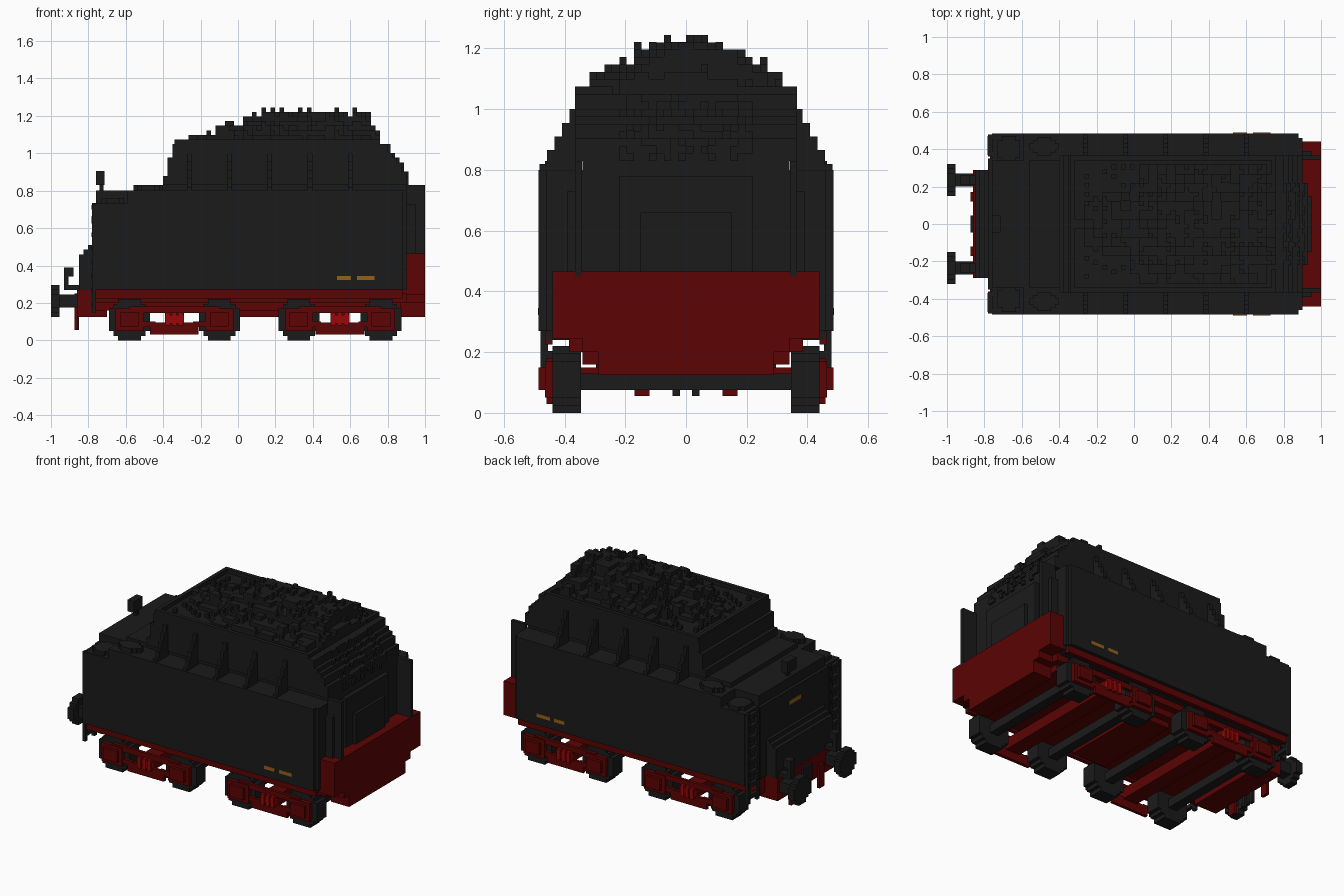
import bpy, bmesh, random
from mathutils import Matrix, Vector

random.seed(4)
V = 2 / 82          # size of one building cube

cube = bpy.data.objects.get("Cube")
if cube:
    bpy.data.objects.remove(cube, do_unlink=True)


def material(name, r, g, b):
    mat = bpy.data.materials.new(name)
    mat.use_nodes = True
    mat.diffuse_color = (r, g, b, 1)
    shader = mat.node_tree.nodes["Principled BSDF"]
    shader.inputs["Base Color"].default_value = (r, g, b, 1)
    shader.inputs["Roughness"].default_value = 0.9
    return mat


BLACK = material("soot_black", 0.011, 0.011, 0.011)
RED = material("frame_red", 0.107, 0.001, 0.001)
BRIGHT = material("spring_red", 0.32, 0.002, 0.002)
BRASS = material("brass_plate", 0.3, 0.115, 0.01)


def build(name, mat, boxes, mirror=False):
    """One object from boxes given as x, y and z ranges, optionally mirrored across y."""
    boxes = list(boxes)
    if mirror:
        boxes += [(a, b, -d, -c, e, f) for a, b, c, d, e, f in boxes]
    bm = bmesh.new()
    for a, b, c, d, e, f in boxes:
        centre = Vector((a + b, c + d, e + f)) / 2
        size = Matrix.Diagonal((b - a, d - c, f - e, 1))
        bmesh.ops.create_cube(bm, size=1, matrix=Matrix.Translation(centre) @ size)
    mesh = bpy.data.meshes.new(name)
    bm.to_mesh(mesh)
    bm.free()
    mesh.materials.append(mat)
    obj = bpy.data.objects.new(name, mesh)
    bpy.context.collection.objects.link(obj)
    return obj


def disc_rows(radius, rows):
    """Half width and height range of each row in a stepped disc."""
    step = 2 * radius / rows
    for i in range(rows):
        low = -radius + i * step
        mid = low + step / 2
        half = max(1, round((radius ** 2 - mid ** 2) ** 0.5 / V - 0.5) + 0.5) * V
        yield min(half, radius), low, low + step


def steps(start, end, count):
    """Evenly spaced values."""
    return [start + (end - start) * i / (count - 1) for i in range(count)]


# Tank body: low rear corners, raised middle deck and stepped rear panel
build("tank_body", BLACK, [(-0.76, 0.88, -0.485, 0.485, 0.27, 0.735),
                           (0.88, 0.9, -0.46, 0.46, 0.27, 0.8),
                           (-0.78, -0.76, -0.35, 0.35, 0.27, 0.735),
                           (-0.59, 0.88, -0.485, 0.485, 0.735, 0.8),
                           (-0.76, -0.59, -0.34, 0.34, 0.735, 0.8),
                           (-0.56, 0.9, -0.34, 0.34, 0.8, 0.83),
                           (-0.76, 0.88, -0.46, 0.46, 0.24, 0.27)])
build("rear_panel", BLACK, [(-0.85 + i * V, -0.77, -0.29, 0.29, 0.27, 0.46 + i * V)
                            for i in range(4)])

# Coal hopper with stepped sloping ends
LAYERS = 10
hopper = []
for i in range(LAYERS):
    t = i / (LAYERS - 1)
    low = 0.83 + i * V
    right = 0.9 - round(0.13 * t ** 1.6 / V) * V
    hopper.append((-0.4 + round(0.06 * t / V) * V, right, -0.365, 0.365, low, low + V))
build("coal_hopper", BLACK, hopper[:-1])
build("hopper_rim", BLACK, [(-0.34, 0.76, 0.34, 0.365, 1.04, 1.075),
                            (-0.34, -0.315, 0, 0.34, 1.04, 1.075),
                            (0.735, 0.76, 0.24, 0.34, 1.04, 1.075)], True)

# Stepped gussets along the hopper sides
ribs = []
for x in steps(-0.26, 0.6, 5):
    for i in range(5):
        y = 0.36 + i * V
        ribs.append((x - V / 2, x + V / 2, y, y + V, 0.79, 1.0 - i * 0.045))
build("hopper_ribs", BLACK, ribs, True)

# Coal mound: uneven columns following the heap
coal = []
cell = 2 * V
for i in range(22):
    for j in range(-6, 7):
        x = -0.29 + i * cell
        y = j * cell
        lift = 1.06 + 0.155 * min(1, max(0, (x + 0.3) / 0.5))
        lift -= max(0, abs(y) - 0.08) * 0.55
        if x > 0.7:
            lift -= 0.07
        lift += random.choice((-1, -1, 0, 0, 1)) * V * (0.4 if x < -0.1 else 1)
        top = min(1.22, max(1.05, 1.05 + round((lift - 1.05) / V) * V))
        coal.append((x - V, x + V, y - V, y + V, 1.0, top))
        if random.random() < 0.35 and x > -0.25:
            side = random.choice((-V, 0))
            coal.append((x - V, x, y + side, y + side + V, top, min(top + V, 1.245)))
build("coal_mound", BLACK, coal)

# Coal lumps on the front slope of the hopper
lumps = []
for a, b, c, d, e, f in hopper[:-1]:
    for j in range(-9, 9):
        if random.random() < 0.45:
            lumps.append((b - V, b + V / 2, j * V, j * V + V, e, f))
build("coal_lumps", BLACK, lumps)

# Front wall details: door frame, door and side plates
build("door_frame", BLACK, [(0.9, 0.93, -0.22, 0.22, 0.45, 0.78)])
build("front_door", BLACK, [(0.93, 0.95, -0.15, 0.15, 0.45, 0.66)])
build("front_plate", BLACK, [(0.9, 1.0, 0.342, 0.366, 0.45, 0.83),
                             (0.9, 0.95, 0.366, 0.39, 0.45, 0.73)], True)

# Water hatches and lamp on the rear deck
hatches = []
for x, y, radius, top in ((-0.67, 0.4, 0.07, 0.76), (-0.48, 0.415, 0.08, 0.83)):
    squash = 0.07 / radius * (0.7 if radius > 0.07 else 1)
    hatches += [(x - h, x + h, y + a * squash, y + b * squash, 0.72, top)
                for h, a, b in disc_rows(radius, 6)]
build("water_hatches", BLACK, hatches, True)
build("rear_lamp", BLACK, [(-0.76, -0.715, -0.045, 0.045, 0.83, 0.905),
                           (-0.74, -0.72, -0.015, 0.015, 0.78, 0.83)])

# Rear ladders
build("rear_ladder", BLACK,
      [(-0.78, -0.76, y, y + V, 0.15, 0.73) for y in (0.36, 0.455)] +
      [(-0.783, -0.76, 0.37, 0.47, z, z + V) for z in steps(0.18, 0.7, 8)], True)

# Brass plates on the sides and rear
build("side_plates", BRASS, [(0.53, 0.605, 0.485, 0.488, 0.322, 0.345),
                             (0.635, 0.73, 0.485, 0.488, 0.322, 0.345)], True)
build("rear_plate", BRASS, [(-0.784, -0.78, -0.06, 0.06, 0.64, 0.665)])

# Red underframe and front apron
build("underframe", RED, [(-0.77, 0.9, -0.44, 0.44, 0.25, 0.275),
                          (-0.77, 0.9, -0.385, 0.385, 0.2, 0.25),
                          (-0.77, 0.87, -0.34, 0.34, 0.16, 0.2),
                          (-0.02, 0.22, -0.29, 0.29, 0.125, 0.16),
                          (-0.86, -0.7, -0.29, 0.29, 0.125, 0.27)])
build("frame_ledge", RED, [(-0.76, 0.88, 0.44, 0.465, 0.225, 0.268)], True)
build("front_apron", RED, [(0.9, 1.0, -0.44, 0.44, 0.245, 0.465),
                           (0.89, 1.0, -0.34, 0.34, 0.2, 0.245),
                           (0.87, 1.0, -0.29, 0.29, 0.125, 0.2)])

# Bogies: wheels, axles, side frames, bolsters and springs
R = 0.11
for label, middle, gap in (("rear", -0.34, 0.24), ("front", 0.545, 0.22)):
    wheels, boxes = [], []
    for x in (middle - gap, middle + gap):
        wheels += [(x - h, x + h, 0.345, 0.44, R + a, R + b)
                   for h, a, b in disc_rows(R, 9)]
        boxes += [(x - 0.075, x + 0.075, 0.44, 0.465, 0.05, 0.17),
                  (x - 0.05, x + 0.05, 0.465, 0.485, 0.075, 0.15)]
    build(label + "_wheels", BLACK, wheels, True)
    build(label + "_axles", BLACK, [(x - 0.03, x + 0.03, -0.35, 0.35, 0.075, 0.13)
                                    for x in (middle - gap, middle + gap)])
    boxes += [(middle - gap, middle + gap, 0.44, 0.46, 0.145, 0.18),
              (middle - 0.13, middle + 0.13, 0.44, 0.46, 0.03, 0.095),
              (middle - 0.18, middle - 0.1, 0.44, 0.46, 0.07, 0.1),
              (middle + 0.1, middle + 0.18, 0.44, 0.46, 0.07, 0.1)]
    build(label + "_side_frames", RED, boxes, True)
    build(label + "_bolster", RED, [(middle - 0.05, middle + 0.05, -0.45, 0.45, 0.08, 0.15)])
    build(label + "_springs", BRIGHT, [(middle + k * 0.035 - 0.012, middle + k * 0.035 + 0.012,
                                        0.45, 0.48, 0.08, 0.15) for k in (-1, 0, 1)] +
          [(middle - 0.05, middle + 0.05, 0.45, 0.472, 0.09, 0.135)], True)

# Buffers with lamps on top
head = [(-1.0, -0.955, 0.235 - h, 0.235 + h, 0.21 + a, 0.21 + b)
        for h, a, b in disc_rows(0.085, 7)]
build("buffers", BLACK, head + [(-0.96, -0.85, 0.2, 0.27, 0.175, 0.245)], True)
build("buffer_lamps", BLACK, [(-0.93, -0.905, 0.21, 0.26, 0.27, 0.39),
                              (-0.905, -0.85, 0.21, 0.26, 0.27, 0.295),
                              (-0.905, -0.88, 0.21, 0.26, 0.34, 0.39)], True)

# Coupling and hoses at the rear
build("brake_hoses", RED, [(-0.875, -0.855, 0.12, 0.17, 0.055, 0.2)], True)
build("coupling", BLACK, [(-0.875, -0.85, -0.045, 0.045, 0.15, 0.25),
                          (-0.87, -0.85, -0.045, -0.02, 0.055, 0.15),
                          (-0.87, -0.85, 0.02, 0.045, 0.055, 0.15)])
